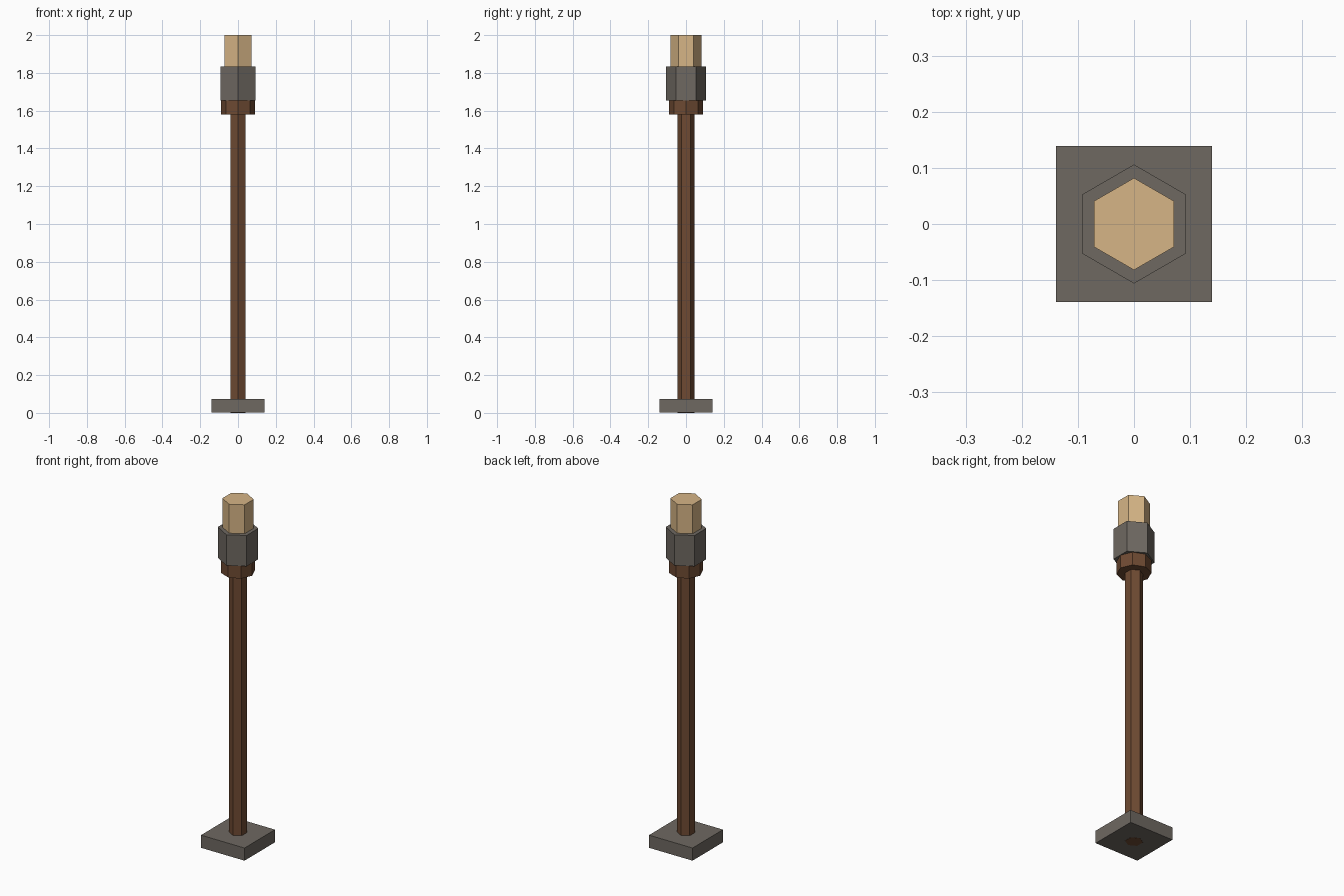
import bpy
import math

default = bpy.data.objects.get("Cube")
if default:
    bpy.data.objects.remove(default, do_unlink=True)


def make_material(name, srgb):
    """Flat material from 0-255 display values, stored as linear."""
    color = [(c / 255 / 12.92) if c < 11 else ((c / 255 + 0.055) / 1.055) ** 2.4 for c in srgb]
    color.append(1.0)
    mat = bpy.data.materials.new(name)
    mat.use_nodes = True
    mat.diffuse_color = color
    bsdf = mat.node_tree.nodes["Principled BSDF"]
    bsdf.inputs["Base Color"].default_value = color
    bsdf.inputs["Roughness"].default_value = 0.9
    return mat


def prism(name, sides, radius, bottom, top, mat, turn=0.0):
    """Upright flat-sided prism; with no turn a corner points along +y."""
    bpy.ops.mesh.primitive_cylinder_add(
        vertices=sides, radius=radius, depth=top - bottom,
        location=(0, 0, (bottom + top) / 2), rotation=(0, 0, turn))
    obj = bpy.context.object
    obj.name = name
    obj.data.materials.append(mat)
    return obj


stone = make_material("grey stone", (110, 104, 97))
wood = make_material("brown wood", (110, 74, 50))
glow = make_material("pale tan", (214, 181, 134))

# Square foot plate, just clear of the post's underside
prism("base_plate", 4, 0.139 * math.sqrt(2), 0.001, 0.074, stone, math.pi / 4)

# Six-sided post running through the plate up into the collar
prism("post", 6, 0.046, 0.0, 1.60, wood)

# Eight-sided collar, six-sided sleeve and six-sided cap
prism("collar", 8, 0.09, 1.58, 1.67, wood)
prism("sleeve", 6, 0.106, 1.655, 1.833, stone)
prism("cap", 6, 0.082, 1.82, 2.0, glow)
